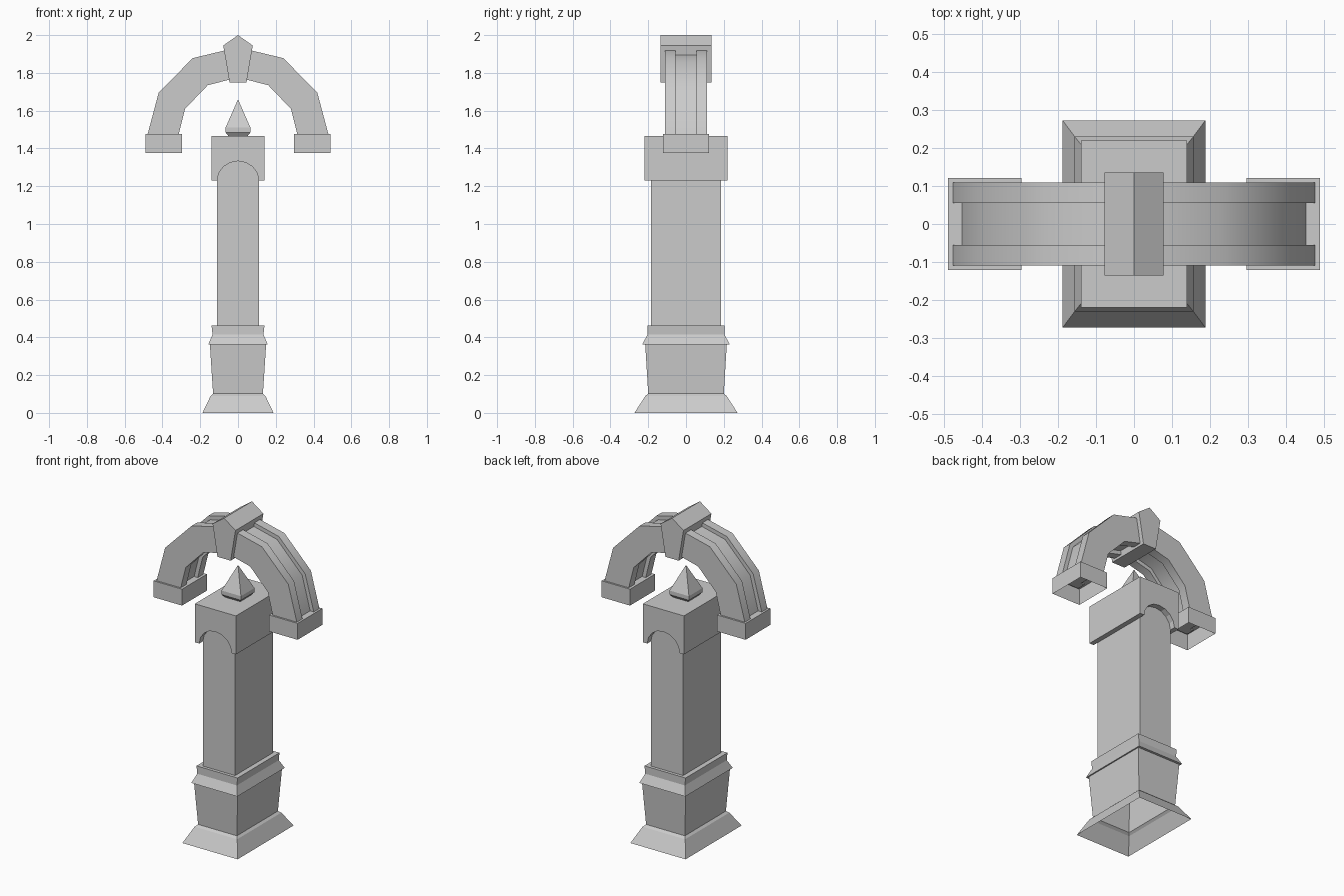
import bpy, bmesh, math

cube = bpy.data.objects.get("Cube")
if cube:
    bpy.data.objects.remove(cube, do_unlink=True)

stone = bpy.data.materials.new("grey stone")
stone.use_nodes = True
COLOUR = (0.6, 0.6, 0.6, 1)
stone.diffuse_color = COLOUR
stone.node_tree.nodes["Principled BSDF"].inputs["Base Color"].default_value = COLOUR


def loft(name, rings, cap_start=True, cap_end=True, smooth=0):
    """Join matching rings of points with quads, optionally closing the ends."""
    bm = bmesh.new()
    loops = [[bm.verts.new(p) for p in ring] for ring in rings]
    count = len(loops[0])
    for a, b in zip(loops, loops[1:]):
        for i in range(count):
            j = (i + 1) % count
            bm.faces.new((a[i], a[j], b[j], b[i]))
    if cap_start:
        bm.faces.new(loops[0][::-1])
    if cap_end:
        bm.faces.new(loops[-1])
    bmesh.ops.remove_doubles(bm, verts=bm.verts, dist=1e-5)
    bmesh.ops.recalc_face_normals(bm, faces=bm.faces)
    mesh = bpy.data.meshes.new(name)
    bm.to_mesh(mesh)
    bm.free()
    mesh.materials.append(stone)
    if smooth:
        mesh.shade_smooth()
        mesh.set_sharp_from_angle(angle=math.radians(smooth))
    obj = bpy.data.objects.new(name, mesh)
    bpy.context.collection.objects.link(obj)
    return obj


def rect(x, y, z, cx=0):
    return [(cx - x, -y, z), (cx + x, -y, z), (cx + x, y, z), (cx - x, y, z)]


def extrude_y(name, outline, depth, smooth=0):
    return loft(name, [[(x, y, z) for x, z in outline] for y in (-depth, depth)],
                smooth=smooth)


# Flared plinth, hollow underneath, rising into the tapered pedestal
loft("plinth_and_pedestal", [
    rect(0.188, 0.273, 0), rect(0.145, 0.215, 0.09), rect(0.132, 0.2, 0.102),
    rect(0.149, 0.216, 0.365)], cap_start=False)

# Moulded collar around the foot of the shaft
loft("collar", [
    rect(0.157, 0.231, 0.363), rect(0.135, 0.204, 0.415), rect(0.14, 0.204, 0.462)])

# Rectangular shaft
loft("shaft", [rect(0.11, 0.185, 0.45), rect(0.11, 0.185, 1.34)])

# Capital block with an arched notch over the front and back of the shaft
notch = [(0.11 * math.cos(math.pi * i / 8), 1.23 + 0.103 * math.sin(math.pi * i / 8))
         for i in range(9)]
extrude_y("capital", [(-0.14, 1.23), (-0.14, 1.467), (0.14, 1.467), (0.14, 1.23)] + notch,
          0.22)

# Four-sided finial
loft("finial", [rect(r, r, z) for r, z in
                ((0.05, 1.465), (0.066, 1.485), (0.066, 1.51), (0.0, 1.66))],
     cap_end=False)

# Arch halves: grooved section swept along inner and outer edges
SECTION = [(0.11, 0), (0.11, 1), (0.055, 1), (0.055, 0.85)]
SECTION += [(-y, t) for y, t in reversed(SECTION)]
SECTION += [(-0.055, 0), (-0.055, 0.15), (0.055, 0.15), (0.055, 0)]
SECTION = [p for i, p in enumerate(SECTION) if p not in SECTION[:i]]
STATIONS = [((0.315, 1.47), (0.48, 1.47)), ((0.28, 1.61), (0.42, 1.695)),
            ((0.16, 1.735), (0.24, 1.878)), ((0.03, 1.768), (0.04, 1.926))]

for side, label in ((1, "left"), (-1, "right")):
    rings = []
    for (xi, zi), (xo, zo) in STATIONS:
        rings.append([(side * (xi + (xo - xi) * t), y, zi + (zo - zi) * t)
                      for y, t in SECTION])
    loft(label + "_arch", rings, smooth=40)
    # Open-bottomed block under each arch end
    loft(label + "_arch_foot", [rect(0.097, 0.121, z, side * 0.394) for z in (1.376, 1.477)],
         cap_start=False)

# Keystone
extrude_y("keystone", [(-0.045, 1.75), (-0.078, 1.945), (0, 2.0), (0.078, 1.945),
                       (0.045, 1.75)], 0.136, smooth=50)
